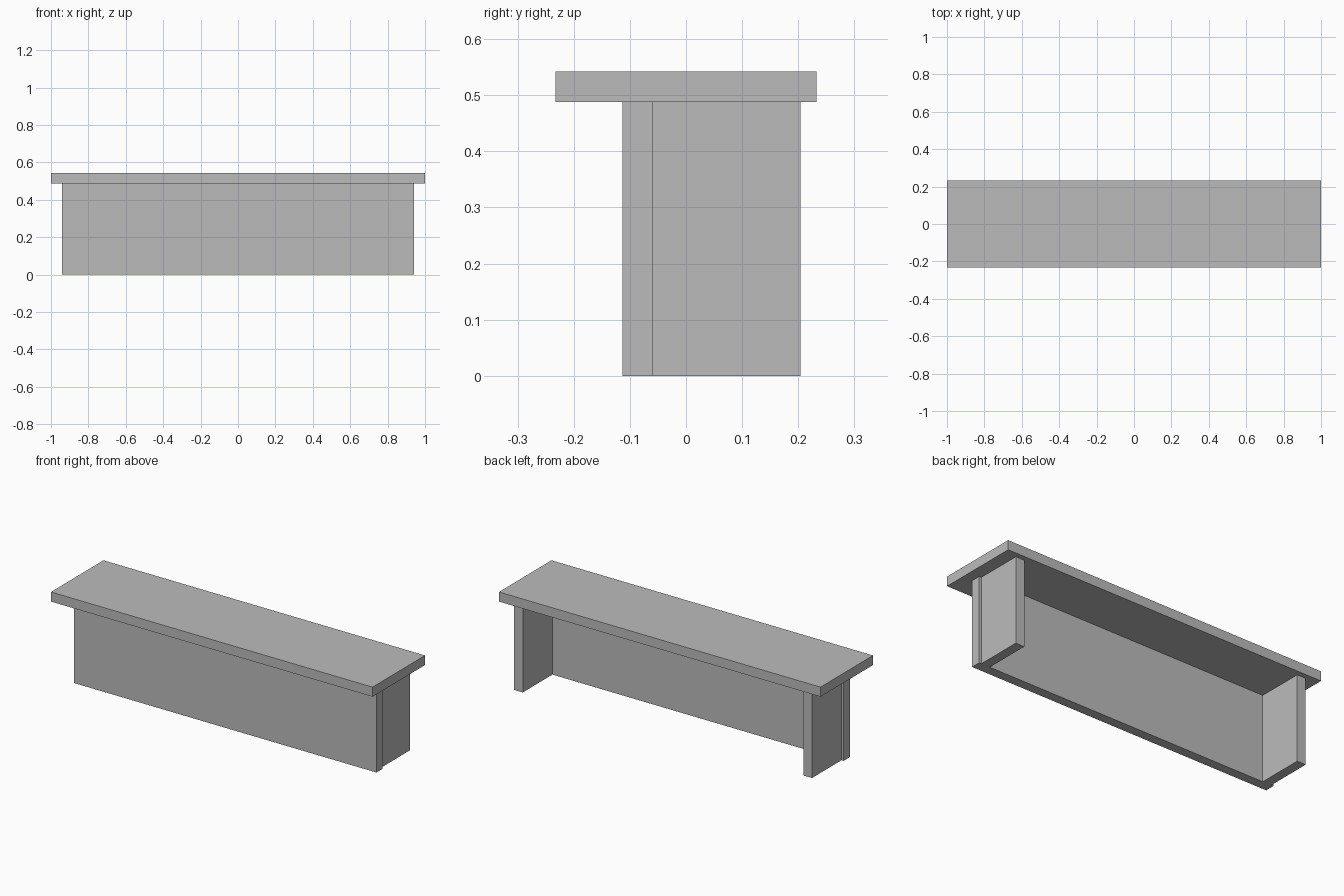
import bpy

# Remove the default cube
default = bpy.data.objects.get("Cube")
if default:
    bpy.data.objects.remove(default, do_unlink=True)

# Single plain grey
grey = bpy.data.materials.new("plain grey")
grey.use_nodes = True
colour = (0.5, 0.5, 0.5, 1)
grey.diffuse_color = colour
grey.node_tree.nodes["Principled BSDF"].inputs["Base Color"].default_value = colour


def board(name, low, high):
    """Box between two opposite corners."""
    centre = [(a + b) / 2 for a, b in zip(low, high)]
    bpy.ops.mesh.primitive_cube_add(size=1, location=centre)
    obj = bpy.context.object
    obj.name = obj.data.name = name
    obj.scale = [b - a for a, b in zip(low, high)]
    bpy.ops.object.transform_apply(location=False, rotation=False, scale=True)
    obj.data.materials.append(grey)
    return obj


THICK = 0.054
TOP = 0.542
UNDER = TOP - THICK
FRONT = -0.113
PANEL_X = 0.94
SIDE_X = PANEL_X - 0.0135   # sides sit slightly inside the front panel ends

# Overhanging top and front panel
board("counter_top", (-1, -0.233, UNDER), (1, 0.233, TOP))
board("front_panel", (-PANEL_X, FRONT, 0), (PANEL_X, FRONT + THICK, UNDER))

# Side panels behind the front panel
for name, sign in (("left_side_panel", 1), ("right_side_panel", -1)):
    xs = sorted((sign * SIDE_X, sign * (SIDE_X - THICK)))
    board(name, (xs[0], FRONT + THICK, 0), (xs[1], 0.204, UNDER))
